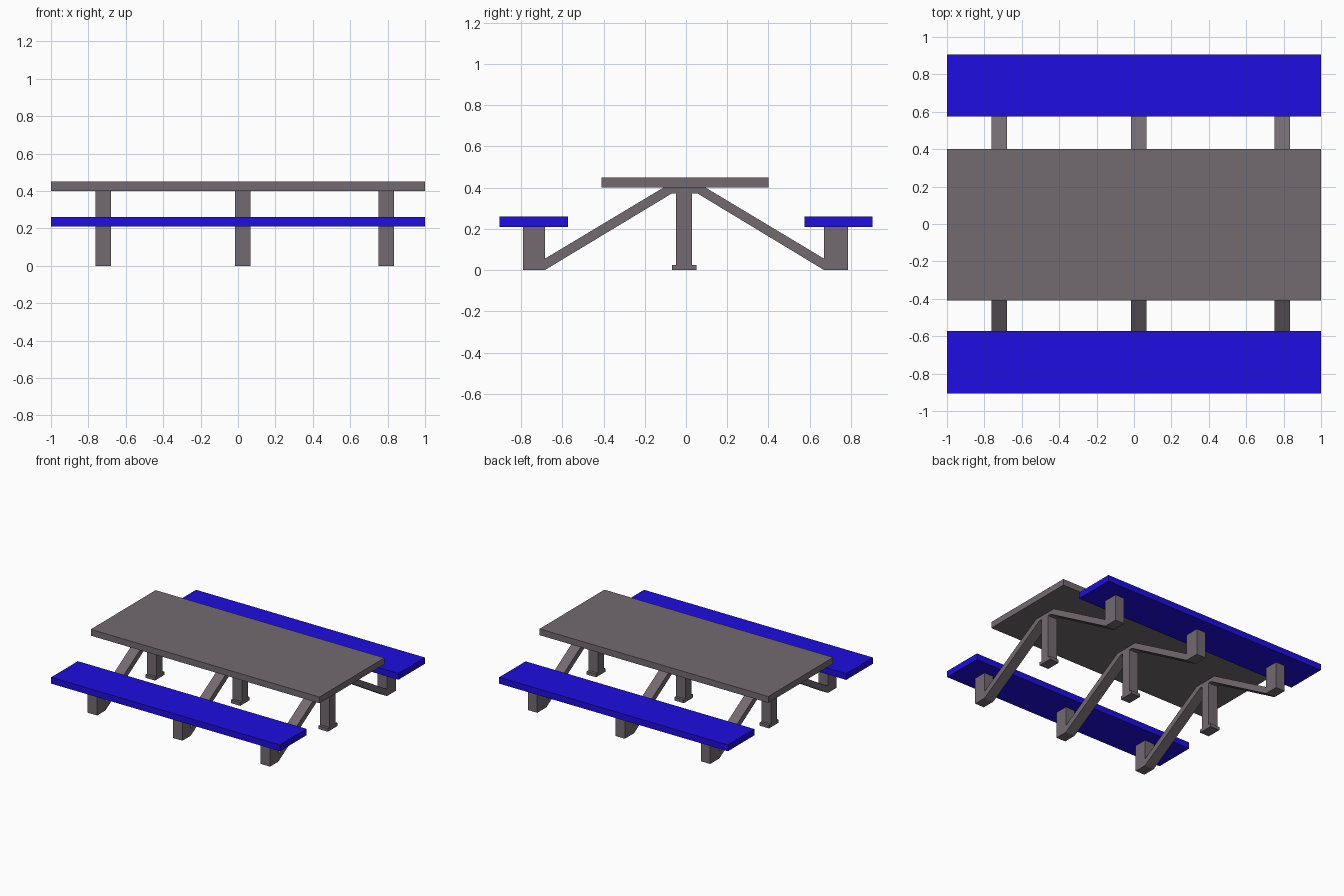
import bpy

if "Cube" in bpy.data.objects:
    bpy.data.objects.remove(bpy.data.objects["Cube"])


def material(name, color):
    mat = bpy.data.materials.new(name)
    mat.diffuse_color = (*color, 1)
    mat.use_nodes = True
    mat.node_tree.nodes["Principled BSDF"].inputs["Base Color"].default_value = mat.diffuse_color
    return mat


def prism(name, profile, x0, x1, mat):
    """Extrude a closed (y, z) profile along x from x0 to x1."""
    n = len(profile)
    verts = [(x, y, z) for x in (x0, x1) for y, z in profile]
    faces = [tuple(reversed(range(n))), tuple(range(n, 2 * n))]
    faces += [(i, (i + 1) % n, n + (i + 1) % n, n + i) for i in range(n)]
    mesh = bpy.data.meshes.new(name)
    mesh.from_pydata(verts, [], faces)
    mesh.materials.append(mat)
    obj = bpy.data.objects.new(name, mesh)
    bpy.context.collection.objects.link(obj)
    return obj


def rect(y0, y1, z0, z1):
    return [(y0, z0), (y1, z0), (y1, z1), (y0, z1)]


wood = material("warm_grey", (0.17, 0.145, 0.16))
blue = material("blue", (0.013, 0.004, 0.75))

# Table top and the two bench seats
prism("table_top", rect(-0.41, 0.40, 0.40, 0.45), -1, 1, wood)
prism("front_seat", rect(-0.905, -0.572, 0.21, 0.26), -1, 1, blue)
prism("back_seat", rect(0.575, 0.905, 0.21, 0.26), -1, 1, blue)

# Bent frame: seat support, sloping strut, crown, strut, seat support
frame = [(-0.79, 0), (-0.685, 0), (-0.068, 0.372), (0.055, 0.372),
         (0.67, 0), (0.785, 0), (0.785, 0.21), (0.67, 0.21), (0.67, 0.055),
         (0.095, 0.40), (-0.11, 0.40), (-0.685, 0.055), (-0.685, 0.21),
         (-0.79, 0.21)]

# Centre post with a wider foot
post = [(-0.068, 0), (0.05, 0), (0.05, 0.025), (0.028, 0.025),
        (0.028, 0.372), (-0.048, 0.372), (-0.048, 0.025), (-0.068, 0.025)]

for side, x in (("left", -0.72), ("middle", 0.026), ("right", 0.792)):
    prism(side + "_frame", frame, x - 0.041, x + 0.041, wood)
    prism(side + "_post", post, x - 0.041, x + 0.041, wood)
